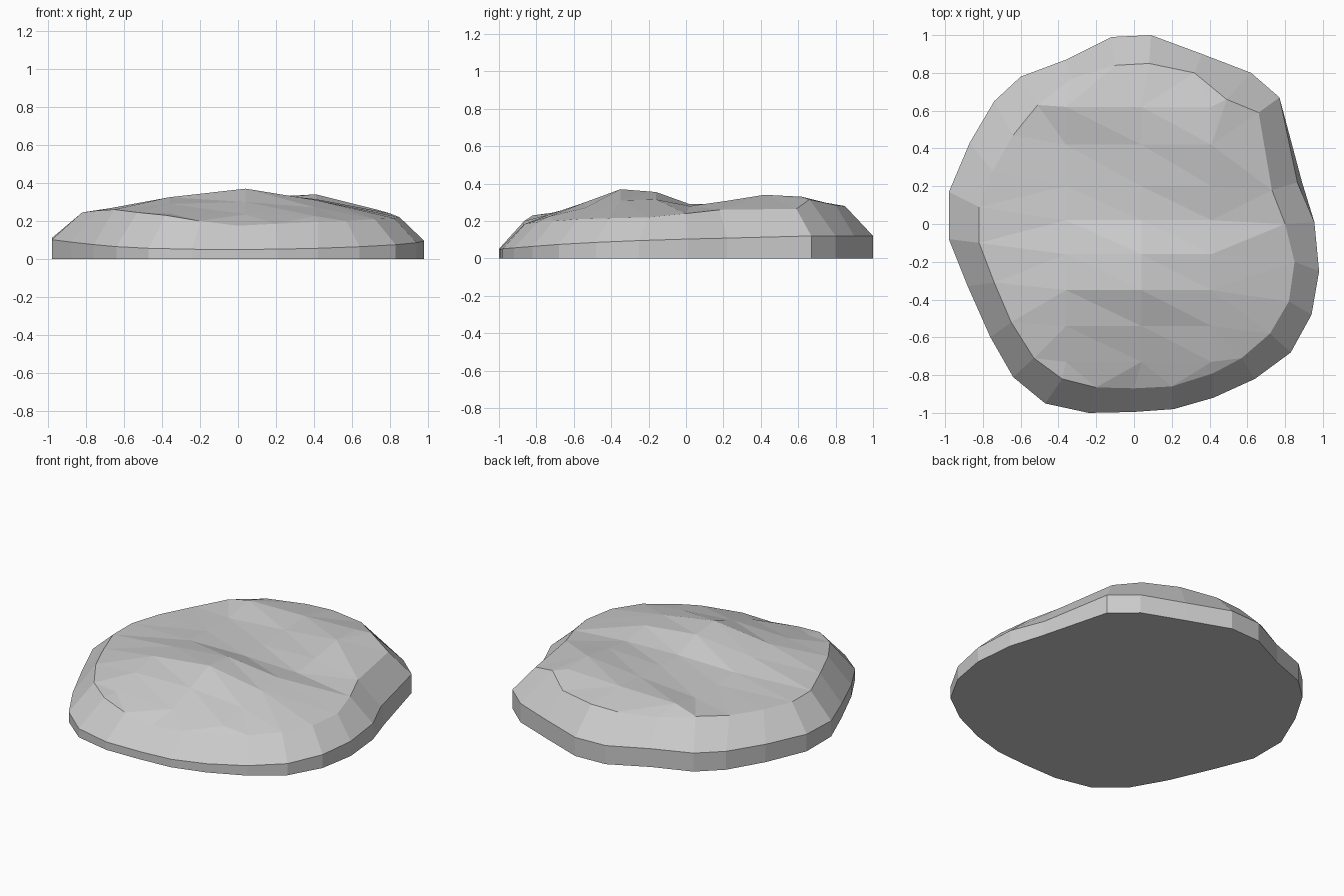
import bpy, bmesh
from mathutils import Vector
from mathutils.geometry import delaunay_2d_cdt

if "Cube" in bpy.data.objects:
    bpy.data.objects.remove(bpy.data.objects["Cube"])

# Ground outline of the stone, counter-clockwise from the right
outline = [(.98, -.25), (.955, .01), (.89, .22), (.77, .67), (.62, .8), (.36, .9),
           (.09, 1), (-.12, .99), (-.36, .87), (-.6, .78), (-.74, .65), (-.87, .43),
           (-.98, .17), (-.98, -.08), (-.88, -.33), (-.76, -.6), (-.64, -.81),
           (-.47, -.95), (-.24, -1), (0, -.995), (.21, -.98), (.42, -.92),
           (.64, -.82), (.83, -.68), (.94, -.48)]

# Shoulder where the bevelled side meets the top, matching the outline
shoulder = [(.85, -.2, .22), (.8, 0, .24), (.73, .18, .26), (.66, .59, .265),
            (.49, .66, .315), (.32, .8, .285), (.08, .85, .28), (-.1, .84, .275),
            (-.33, .77, .275), (-.51, .63, .275), (-.64, .47, .255), (-.75, .28, .25),
            (-.82, .09, .245), (-.82, -.1, .245), (-.74, -.31, .255), (-.65, -.52, .26),
            (-.53, -.71, .245), (-.38, -.82, .23), (-.2, -.865, .2), (0, -.87, .175),
            (.2, -.86, .185), (.42, -.79, .195), (.57, -.71, .2), (.72, -.58, .21),
            (.82, -.41, .215)]

# Rippled top: heights at three columns for each row
columns = (-.36, .04, .41)
ripples = {-.73: (.24, .235, .225), -.54: (.29, .3, .27), -.35: (.325, .37, .31),
           -.16: (.315, .355, .315), .02: (.285, .29, .28), .2: (.275, .29, .305),
           .42: (.275, .305, .34), .62: (.315, .32, .33)}

n = len(outline)
bm = bmesh.new()


def wall_height(x, y):
    return .085 + .035 * y + .02 * x * x


base = [bm.verts.new((x, y, 0)) for x, y in outline]
wall = [bm.verts.new((x - (.025 if i == 2 else 0), y, wall_height(x, y)))
        for i, (x, y) in enumerate(outline)]
rim = [bm.verts.new(p) for p in shoulder]

# Underside, upright wall and bevelled side
bm.faces.new(base[::-1])
for lower, upper in ((base, wall), (wall, rim)):
    for i in range(n):
        j = (i + 1) % n
        bm.faces.new((lower[i], lower[j], upper[j], upper[i]))

# Faceted top surface
inner = [bm.verts.new((x, y, z)) for y, row in ripples.items() for x, z in zip(columns, row)]
top = rim + inner
_, _, faces, orig, _, _ = delaunay_2d_cdt(
    [Vector(v.co[:2]) for v in top], [(i, (i + 1) % n) for i in range(n)], [], 1, 1e-5)
for f in faces:
    bm.faces.new([top[orig[i][0]] for i in f])

bmesh.ops.recalc_face_normals(bm, faces=bm.faces)
mesh = bpy.data.meshes.new("flat_stone")
bm.to_mesh(mesh)
bm.free()
bpy.context.collection.objects.link(bpy.data.objects.new("flat_stone", mesh))
